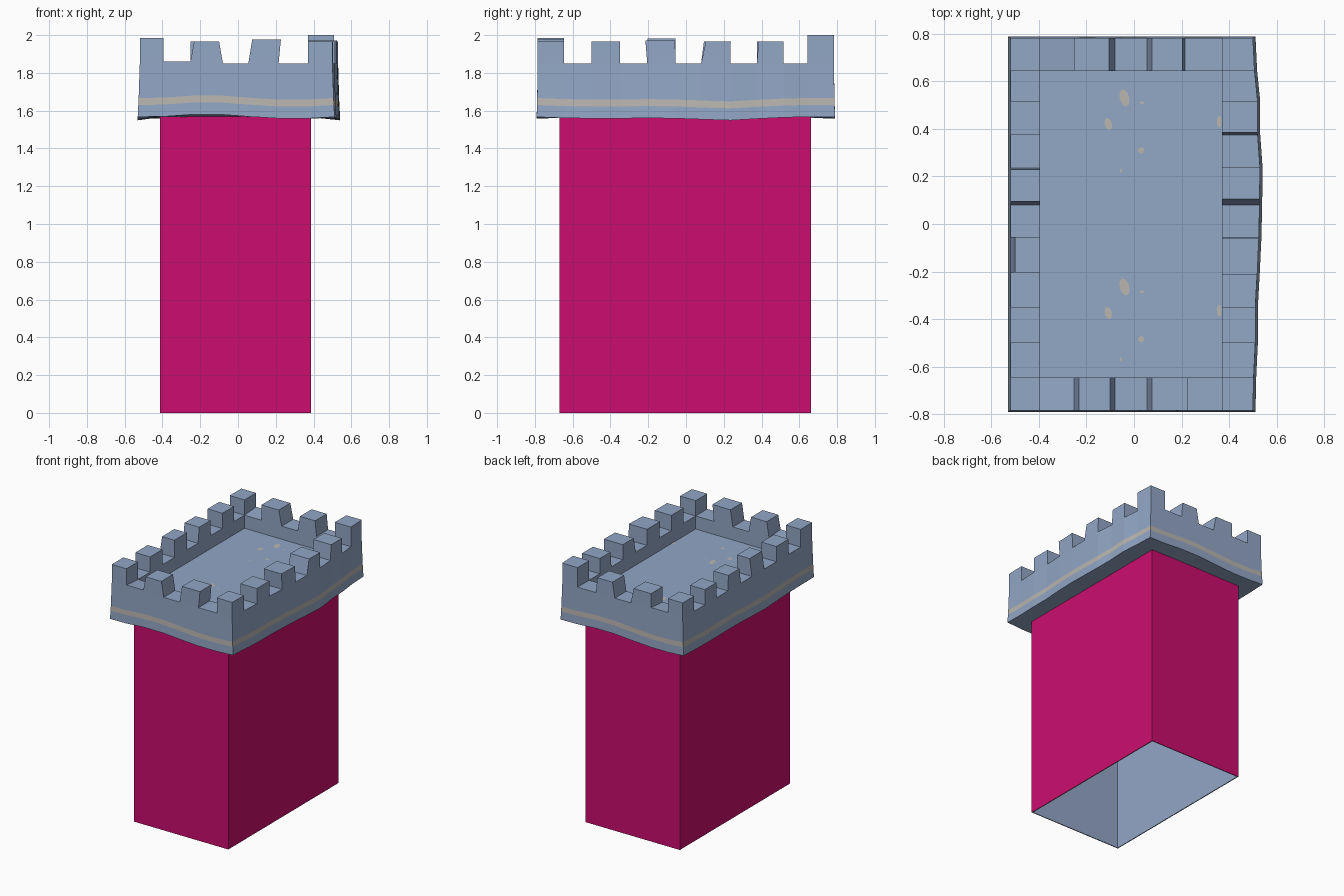
import bpy, bmesh, math

if "Cube" in bpy.data.objects:
    bpy.data.objects.remove(bpy.data.objects["Cube"])


def material(name, rgb):
    m = bpy.data.materials.new(name)
    m.diffuse_color = (*rgb, 1)
    m.use_nodes = True
    m.node_tree.nodes["Principled BSDF"].inputs["Base Color"].default_value = m.diffuse_color
    return m


PINK = material("magenta wall", (0.60, 0.004, 0.156))
BLUE = material("blue grey stone", (0.29, 0.385, 0.565))
BEIGE = material("pale band", (0.49, 0.47, 0.44))


def finish(bm, name, mats, normals=True):
    bmesh.ops.remove_doubles(bm, verts=bm.verts, dist=1e-5)
    if normals:
        bmesh.ops.recalc_face_normals(bm, faces=bm.faces)
    me = bpy.data.meshes.new(name)
    bm.to_mesh(me)
    bm.free()
    for m in mats:
        me.materials.append(m)
    ob = bpy.data.objects.new(name, me)
    bpy.context.collection.objects.link(ob)


def quad(bm, pts, mat=0):
    f = bm.faces.new([bm.verts.new(p) for p in pts])
    f.material_index = mat


# Tower shaft: thin hollow wall, magenta outside, stone inside, open at the bottom
def rect(inset, z):
    x0, x1, y0, y1 = -0.412 + inset, 0.387 - inset, -0.67 + inset, 0.663 - inset
    return [(x0, y0, z), (x1, y0, z), (x1, y1, z), (x0, y1, z)]


bm = bmesh.new()
loops = [rect(0, 1.60), rect(0, 0), rect(0.007, 0), rect(0.007, 1.60)]
for k in range(4):
    a, b = loops[k], loops[(k + 1) % 4]
    for n in range(4):
        quad(bm, [a[n], a[(n + 1) % 4], b[(n + 1) % 4], b[n]], 0 if k == 0 else 1)
finish(bm, "tower_shaft", [PINK, BLUE])

# Battlement stations: even cells along the border carry merlons
XS = [-0.52, -0.395, -0.252, -0.08, 0.055, 0.215, 0.37, 0.5]
YS = [-0.785, -0.645, -0.5, -0.35, -0.205, -0.055, 0.08, 0.235, 0.375, 0.515, 0.643, 0.783]
NX, NY = len(XS) - 1, len(YS) - 1
RIGHT_X = [0.5, 0.503, 0.51, 0.51, 0.518, 0.525, 0.528, 0.53, 0.52, 0.52, 0.507, 0.5]
FRONT_DZ = [0, 0.002, 0.012, 0.012, 0.002, -0.008, -0.008, 0]
RIGHT_DZ = [0, -0.006, -0.008, -0.008, -0.006, -0.008, -0.013, -0.018, -0.01, -0.003, 0.0, 0]
LEVELS = {"bot": 1.567, "lo": 1.63, "hi": 1.667, "cren": 1.85, "floor": 1.75}


def wave(i, j):
    if j == 0:
        return FRONT_DZ[i]
    if j == NY:
        return FRONT_DZ[NX - i]
    return RIGHT_DZ[j] if i == NX else RIGHT_DZ[NY - j]


def point(i, j, level):
    x, y, z = XS[i], YS[j], LEVELS[level]
    if i in (0, NX) or j in (0, NY):
        if i == NX:
            x = RIGHT_X[j]
        if level in ("bot", "lo", "hi"):
            z += wave(i, j)
        flare = {"bot": 0.011, "lo": 0.008, "hi": 0.006}.get(level, 0)
        x += flare * ((i == NX) - (i == 0))
        y += 0.5 * flare * ((j == NY) - (j == 0))
    if level == "cren" and j in (0, NY) and i in (1, 2):
        z += 0.01
    return (x, y, z)


# Merlon tops: heights plus small leans of the low and high side
HEIGHT = {(6, 10): 2.0, (0, 0): 1.985, (0, 4): 1.982, (6, 4): 1.972, (4, 0): 1.976}
LEAN = {(2, 0): (0.02, -0.02), (2, 10): (0.0, -0.025), (4, 0): (0.02, 0.012),
        (4, 10): (0.02, -0.012), (6, 6): (0.025, 0.002), (0, 6): (0.015, -0.005),
        (6, 8): (0.01, 0.0), (6, 4): (-0.01, -0.003)}


def merlon_top(c, i, j):
    x, y, _ = point(i, j, "cren")
    lo, hi = LEAN.get(c, (0, 0))
    if c[1] in (0, NY - 1):
        x += lo if i == c[0] else hi
    else:
        y += lo if j == c[1] else hi
    if c == (0, 4) and i == 0:
        x += 0.02
    return (x, y, HEIGHT.get(c, 1.967))


bm = bmesh.new()
for i in range(NX):
    for j in range(NY):
        ring = [(i, j), (i + 1, j), (i + 1, j + 1), (i, j + 1)]
        border = i in (0, NX - 1) or j in (0, NY - 1)
        quad(bm, [point(*c, "bot") for c in ring])
        if not border:
            quad(bm, [point(*c, "floor") for c in ring])
            continue
        merlon = i % 2 == 0 and j % 2 == 0
        if merlon:
            quad(bm, [merlon_top((i, j), *c) for c in ring])
        else:
            quad(bm, [point(*c, "cren") for c in ring])
        for k, (dx, dy) in enumerate([(0, -1), (1, 0), (0, 1), (-1, 0)]):
            a, b = ring[k], ring[(k + 1) % 4]
            ni, nj = i + dx, j + dy
            if merlon:
                quad(bm, [point(*a, "cren"), point(*b, "cren"),
                          merlon_top((i, j), *b), merlon_top((i, j), *a)])
            if not (0 <= ni < NX and 0 <= nj < NY):
                bands = [("bot", "lo", 0), ("lo", "hi", 1), ("hi", "cren", 0)]
            elif 0 < ni < NX - 1 and 0 < nj < NY - 1:
                bands = [("floor", "cren", 0)]
            else:
                bands = []
            for l0, l1, m in bands:
                quad(bm, [point(*a, l0), point(*b, l0), point(*b, l1), point(*a, l1)], m)
finish(bm, "battlement", [BLUE, BEIGE])

# Pale flecks on the roof floor, in two repeated groups: x, y, radii, tilt
FLECKS = [(-0.04, 0.53, 0.02, 0.037, 0.25), (-0.108, 0.42, 0.015, 0.026, 0.25),
          (0.03, 0.31, 0.013, 0.013, 0), (0.033, 0.51, 0.01, 0.006, 0),
          (-0.055, 0.225, 0.005, 0.008, 0), (0.359, 0.43, 0.01, 0.025, 0)]
bm = bmesh.new()
for shift in (0, -0.795):
    for x, y, rx, ry, t in FLECKS:
        pts = []
        for k in range(12):
            u, v = rx * math.cos(k * math.pi / 6), ry * math.sin(k * math.pi / 6)
            pts.append((x + u * math.cos(t) - v * math.sin(t),
                        y + shift + u * math.sin(t) + v * math.cos(t), 1.753))
        quad(bm, pts)
finish(bm, "roof_flecks", [BEIGE], normals=False)
